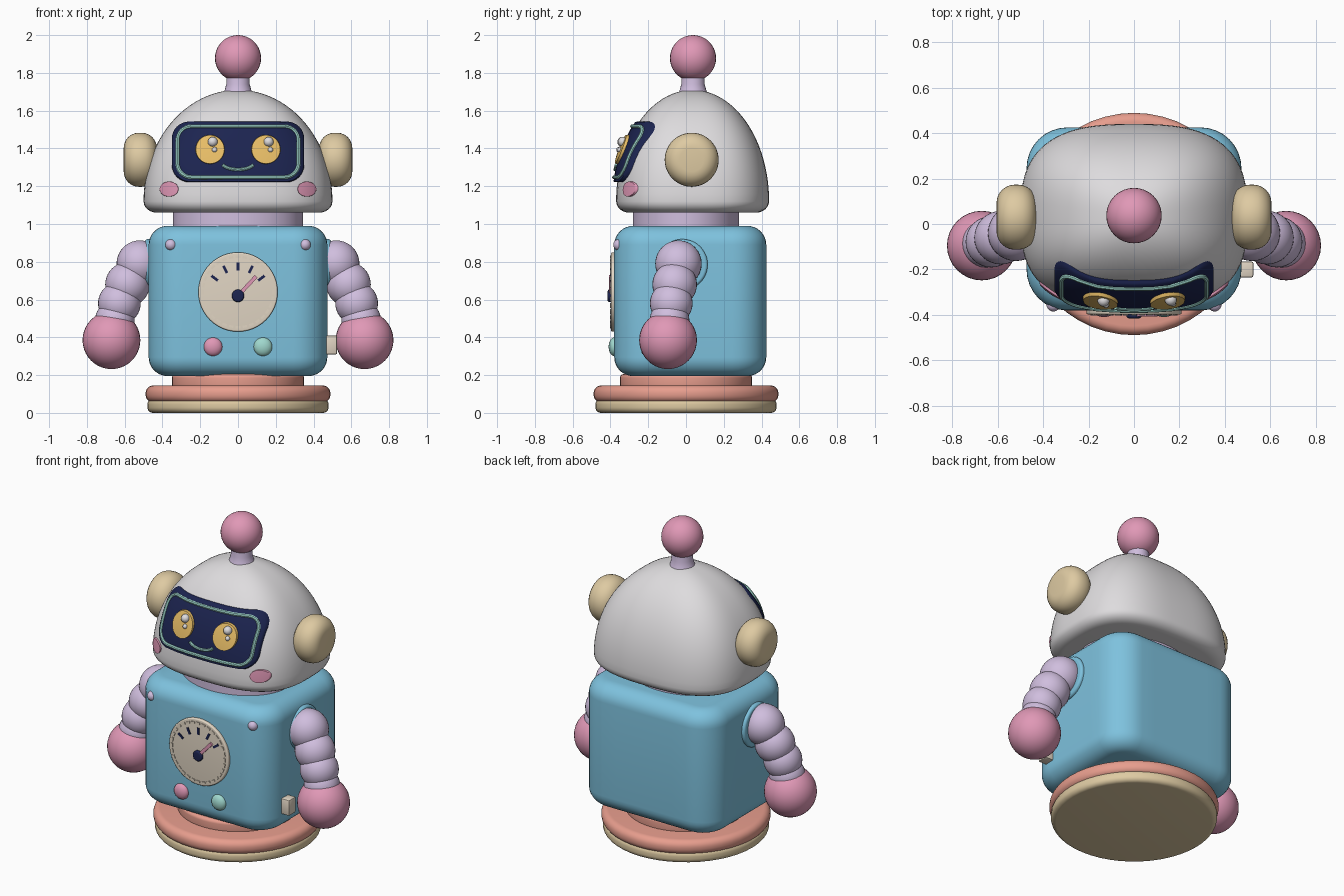
import bpy, bmesh, math
from math import sin, cos, pi, radians
from mathutils import Vector

old = bpy.data.objects.get("Cube")
if old:
    bpy.data.objects.remove(old, do_unlink=True)


# Materials, given as display colours and turned into linear values
def material(name, *rgb):
    lin = [((c / 255 + 0.055) / 1.055) ** 2.4 for c in rgb]
    m = bpy.data.materials.new(name)
    m.use_nodes = True
    m.diffuse_color = (*lin, 1)
    m.node_tree.nodes["Principled BSDF"].inputs["Base Color"].default_value = (*lin, 1)
    return m


WHITE = material("soft white", 222, 220, 222)
BLUE = material("sky blue", 126, 194, 222)
PINK = material("rose pink", 224, 152, 182)
LAVENDER = material("lavender", 208, 190, 222)
SALMON = material("salmon", 232, 158, 142)
TAN = material("tan", 222, 202, 162)
CREAM = material("cream", 226, 214, 196)
GOLD = material("gold", 230, 188, 102)
NAVY = material("navy", 28, 36, 80)
MINT = material("mint", 160, 216, 206)


# Mesh helpers
def finish(ob, mat, loc=(0, 0, 0), rot=(0, 0, 0), angle=40):
    ob.data.materials.clear()
    ob.data.materials.append(mat)
    ob.location, ob.rotation_euler = loc, rot
    bpy.ops.object.select_all(action='DESELECT')
    ob.select_set(True)
    bpy.context.view_layer.objects.active = ob
    bpy.ops.object.shade_smooth_by_angle(angle=radians(angle))
    return ob


def from_bmesh(name, bm, mat, **place):
    bmesh.ops.recalc_face_normals(bm, faces=bm.faces)
    me = bpy.data.meshes.new(name)
    bm.to_mesh(me)
    bm.free()
    ob = bpy.data.objects.new(name, me)
    bpy.context.collection.objects.link(ob)
    return finish(ob, mat, **place)


def loft(name, rings, mat, **place):
    bm = bmesh.new()
    vs = [[bm.verts.new(p) for p in ring] for ring in rings]
    n = len(vs[0])
    for a, b in zip(vs, vs[1:]):
        for i in range(n):
            j = (i + 1) % n
            bm.faces.new((a[i], a[j], b[j], b[i]))
    bm.faces.new(vs[0])
    bm.faces.new(vs[-1])
    return from_bmesh(name, bm, mat, **place)


def lathe(name, profile, mat, stretch=1, **place):
    turns = [2 * pi * i / 48 for i in range(48)]
    return loft(name, [[(r * cos(t), r * stretch * sin(t), z) for t in turns]
                       for r, z in profile], mat, **place)


def rounded_disc(name, r, z0, z1, edge, mat, **place):
    arc = [i * pi / 12 for i in range(7)]
    low = [(r - edge + edge * sin(t), z0 + edge * (1 - cos(t))) for t in arc]
    high = [(r - edge + edge * cos(t), z1 - edge * (1 - sin(t))) for t in arc]
    return lathe(name, low + high, mat, **place)


def ball(name, r, loc, mat, scale=(1, 1, 1), rot=(0, 0, 0)):
    bm = bmesh.new()
    bmesh.ops.create_uvsphere(bm, u_segments=32, v_segments=20, radius=r)
    bmesh.ops.scale(bm, vec=scale, verts=bm.verts)
    return from_bmesh(name, bm, mat, loc=loc, rot=rot)


def box(name, size, loc, mat, rot=(0, 0, 0), bevel=0.0):
    bm = bmesh.new()
    bmesh.ops.create_cube(bm, size=1)
    bmesh.ops.scale(bm, vec=size, verts=bm.verts)
    if bevel:
        bmesh.ops.bevel(bm, geom=bm.edges[:], offset=bevel, segments=2, affect='EDGES', profile=0.5)
    return from_bmesh(name, bm, mat, loc=loc, rot=rot)


def tube(name, pts, r, mat, cyclic=False):
    cu = bpy.data.curves.new(name, 'CURVE')
    cu.dimensions, cu.bevel_depth, cu.bevel_resolution = '3D', r, 2
    cu.use_fill_caps = True
    sp = cu.splines.new('POLY')
    sp.points.add(len(pts) - 1)
    for p, co in zip(sp.points, pts):
        p.co = (*co, 1)
    sp.use_cyclic_u = cyclic
    ob = bpy.data.objects.new(name, cu)
    bpy.context.collection.objects.link(ob)
    bpy.ops.object.select_all(action='DESELECT')
    ob.select_set(True)
    bpy.context.view_layer.objects.active = ob
    bpy.ops.object.convert(target='MESH')
    return finish(bpy.context.object, mat)


def rounded_rect(hw, hh, r, steps=8):
    pts = []
    for q, (sx, sy) in enumerate([(1, 1), (-1, 1), (-1, -1), (1, -1)]):
        for i in range(steps + 1):
            t = (q + i / steps) * pi / 2
            pts.append((sx * (hw - r) + r * cos(t), sy * (hh - r) + r * sin(t)))
        nx, ny = [(-1, 0), (0, -1), (1, 0), (0, 1)][q]
        for k in range(1, 6):   # extra points along each straight side
            side = 2 * ((hw if nx else hh) - r) * k / 6
            x, y = pts[-k]
            pts.append((pts[-1][0] + nx * side / k, pts[-1][1] + ny * side / k))
    return pts


def circle(rx, rz):
    return [(rx * cos(i * pi / 20), rz * sin(i * pi / 20)) for i in range(40)]


# Head: half ellipsoid with a squarish plan and a rolled lower rim
HEAD_Y, RIM_Z, HEAD_H, HALF_W, HALF_D, POWER = 0.035, 1.12, 0.59, 0.50, 0.405, 2.8


def face_point(x, z, lift):
    k = math.sqrt(max(0, 1 - ((z - RIM_Z) / HEAD_H) ** 2))
    bulge = max(0, 1 - abs(x / (HALF_W * k)) ** POWER) ** (1 / POWER)
    return Vector((x, HEAD_Y - HALF_D * k * bulge - lift, z))


def head_ring(a, b, z):
    def p(v):
        return math.copysign(abs(v) ** (2 / POWER), v)
    return [(a * p(cos(t)), HEAD_Y + b * p(sin(t)), z) for t in (i * pi / 40 for i in range(80))]


rings = []
for i in range(7):
    t = i * pi / 12
    d = 0.07 * (1 - sin(t))
    rings.append(head_ring(HALF_W - d, HALF_D - d, RIM_Z - 0.06 * cos(t)))
for i in range(1, 25):
    t = i * pi / 2 / 24.2
    rings.append(head_ring(HALF_W * cos(t), HALF_D * cos(t), RIM_Z + HEAD_H * sin(t)))
loft("head", rings, WHITE)


# Plates that follow the curve of the face
def face_plate(name, outline, cx, cz, lift, mat, sink=0.03):
    levels = [(1, -sink), (1, lift * 0.6), (0.98, lift)] + [(k / 8, lift) for k in range(7, 0, -1)]
    levels.append((0.02, lift))
    return loft(name, [[face_point(cx + x * k, cz + z * k, off) for x, z in outline]
                       for k, off in levels], mat)


face_plate("visor", rounded_rect(0.35, 0.16, 0.09), 0, 1.382, 0.02, NAVY)
tube("visor_trim", [face_point(x, 1.382 + z, 0.02) for x, z in rounded_rect(0.32, 0.135, 0.075)],
     0.011, MINT, cyclic=True)
smile = [pi + pi * (0.1 + 0.8 * i / 16) for i in range(17)]
tube("smile", [face_point(0.085 * cos(t), 1.325 + 0.037 * sin(t), 0.022) for t in smile], 0.009, MINT)

for side, s in (("right", -1), ("left", 1)):
    ex = 0.148 * s
    face_plate(side + "_eye", circle(0.077, 0.077), ex, 1.395, 0.035, GOLD, sink=0)
    ball(side + "_eye_glint", 0.026, face_point(ex + 0.014, 1.435, 0.035), WHITE)
    ball(side + "_eye_small_glint", 0.014, face_point(ex + 0.024, 1.393, 0.035), WHITE)
    face_plate(side + "_cheek", circle(0.05, 0.04), 0.365 * s, 1.185, 0.012, PINK)
    ear = rounded_disc(side + "_ear", 0.143, -0.09, 0.085, 0.08, TAN,
                       loc=(0.52 * s, 0.03, 1.34), rot=(0, s * pi / 2, 0))

    # Shoulder socket, ribbed arm and round hand
    rounded_disc(side + "_shoulder_socket", 0.135, -0.03, 0.018, 0.015, BLUE,
                 loc=(0.475 * s, -0.02, 0.785), rot=(0, s * pi / 2, 0))
    arm = [(0.46, -0.03, 0.80, 0.11), (0.52, -0.04, 0.79, 0.123), (0.585, -0.06, 0.68, 0.118),
           (0.628, -0.078, 0.58, 0.113), (0.652, -0.087, 0.49, 0.105)]
    for i, (x, y, z, r) in enumerate(arm):
        ball(f"{side}_arm_segment_{i + 1}", r, (x * s, y, z), LAVENDER)
    ball(side + "_hand", 0.153, (0.67 * s, -0.095, 0.385), PINK)
    ball(side + "_rivet", 0.03, (0.355 * s, -0.355, 0.89), LAVENDER)

# Antenna and neck
lathe("antenna_stem", [(0.085, 1.67), (0.07, 1.71), (0.062, 1.74), (0.062, 1.8)], LAVENDER, loc=(0, 0.037, 0))
ball("antenna_ball", 0.122, (0, 0.037, 1.878), PINK)
lathe("neck", [(0.343, 0.96), (0.343, 1.08)], LAVENDER, stretch=0.82)

# Body: box with rounded corners and rolled top and bottom edges
EDGE, LOW, HIGH = 0.1, 0.195, 0.99
levels = [(EDGE * (1 - sin(t)), LOW + EDGE * (1 - cos(t))) for t in (i * pi / 16 for i in range(9))]
levels += [(d, LOW + HIGH - z) for d, z in reversed(levels)]
loft("body", [[(x, y + 0.0225, z) for x, y in rounded_rect(0.473 - d, 0.4025 - d, 0.18 - d)]
              for d, z in levels], BLUE)
box("side_switch", (0.09, 0.07, 0.1), (0.48, -0.2, 0.36), CREAM, bevel=0.008)

# Dial with stitched rim, ticks, needle and hub
FRONT = -0.38
rounded_disc("dial", 0.21, -0.02, 0.018, 0.008, CREAM, loc=(0, FRONT, 0.64), rot=(pi / 2, 0, 0))
for i in range(32):
    t = i * pi / 16
    box(f"dial_stitch_{i + 1}", (0.012, 0.008, 0.024),
        (0.186 * cos(t), FRONT - 0.019, 0.64 + 0.186 * sin(t)), CREAM, rot=(0, -t, 0))
for i, deg in enumerate((37, 64, 90, 116, 143)):
    t = radians(deg)
    box(f"dial_tick_{i + 1}", (0.042, 0.008, 0.014),
        (0.155 * cos(t), FRONT - 0.019, 0.62 + 0.155 * sin(t)), NAVY, rot=(0, -t, 0))
needle = radians(47)
box("dial_needle", (0.14, 0.012, 0.02), (0.07 * cos(needle), FRONT - 0.022, 0.62 + 0.07 * sin(needle)),
    PINK, rot=(0, -needle, 0))
rounded_disc("dial_hub", 0.033, 0, 0.035, 0.01, NAVY, loc=(0, FRONT, 0.62), rot=(pi / 2, 0, 0))

# Front buttons
for name, x, mat in (("pink_button", -0.132, PINK), ("mint_button", 0.132, MINT)):
    ball(name, 0.049, (x, FRONT, 0.35), mat, scale=(1, 0.6, 1))

# Base
rounded_disc("base_trim", 0.48, 0, 0.075, 0.03, TAN)
rounded_disc("base_disc", 0.489, 0.055, 0.145, 0.04, SALMON)
rounded_disc("base_step", 0.35, 0.13, 0.205, 0.02, SALMON)
